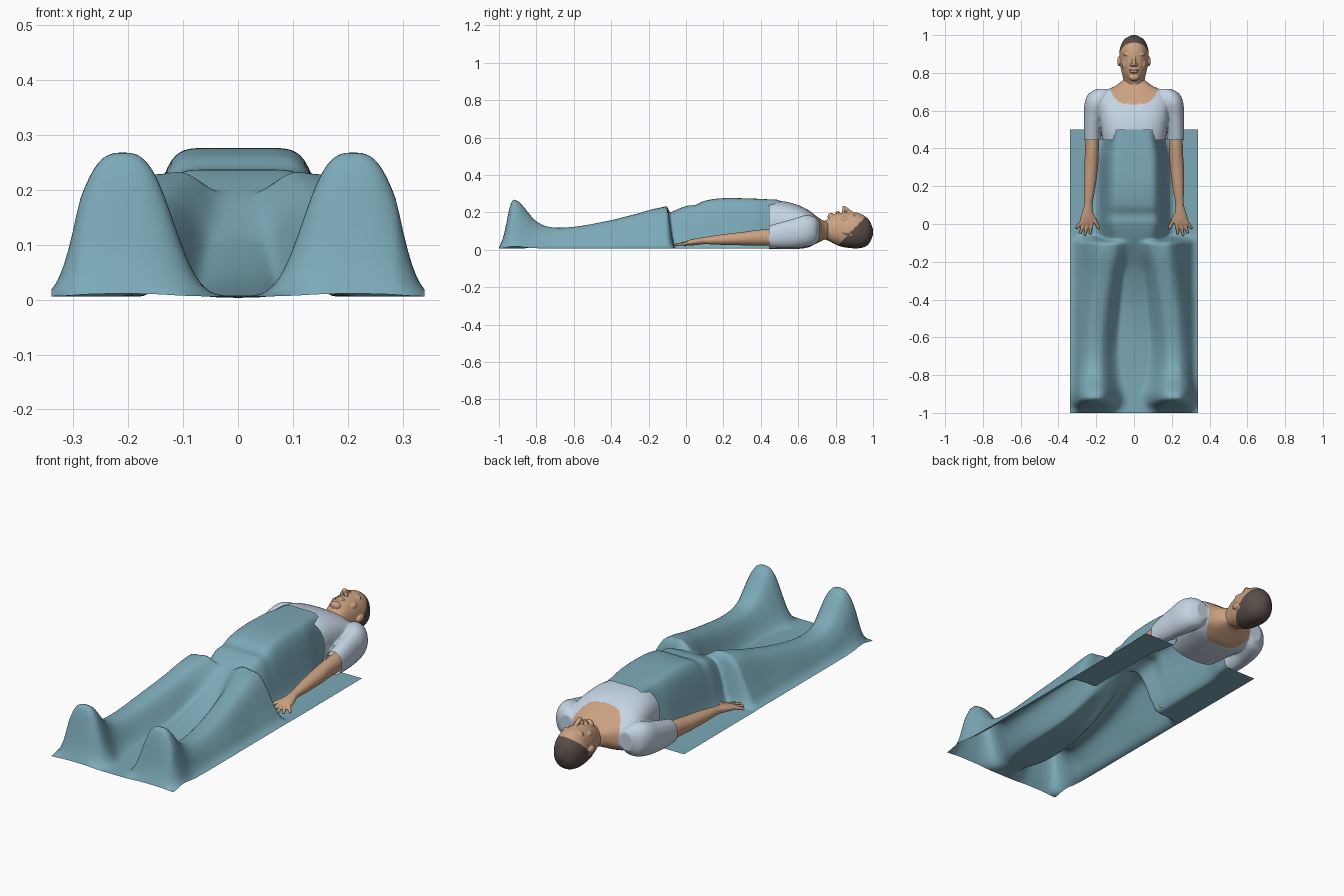
import bpy, bmesh, math
from mathutils import Vector, Matrix

if "Cube" in bpy.data.objects:
    bpy.data.objects.remove(bpy.data.objects["Cube"])


def material(name, rgb):
    m = bpy.data.materials.new(name)
    m.use_nodes = True
    m.diffuse_color = (*rgb, 1)
    m.node_tree.nodes["Principled BSDF"].inputs["Base Color"].default_value = (*rgb, 1)
    return m


BLUE = material("teal blanket", (0.20, 0.40, 0.48))
SHIRT = material("pale blue cloth", (0.56, 0.66, 0.77))
SKIN = material("skin", (0.60, 0.36, 0.22))
HAIR = material("dark hair", (0.10, 0.075, 0.065))


def spline(keys, t):
    """Smooth interpolation through rows of (t, value, value, ...)."""
    t = min(max(t, keys[0][0]), keys[-1][0])
    i = max(k for k in range(len(keys) - 1) if keys[k][0] <= t)
    a, b = keys[i], keys[i + 1]
    before, after = keys[max(i - 1, 0)], keys[min(i + 2, len(keys) - 1)]
    d = b[0] - a[0]
    u = (t - a[0]) / d
    out = []
    for c in range(1, len(a)):
        m0 = (b[c] - before[c]) / (b[0] - before[0]) * d
        m1 = (after[c] - a[c]) / (after[0] - a[0]) * d
        out.append((2*u**3 - 3*u*u + 1) * a[c] + (u**3 - 2*u*u + u) * m0
                   + (3*u*u - 2*u**3) * b[c] + (u**3 - u*u) * m1)
    return out


def loft(bm, keys, power=2.0, side=1, steps=40, taper=0.0):
    """Closed body along y; rows are (y, centre x, half width, bottom, top)."""
    rings = []
    for s in range(steps + 1):
        y = keys[0][0] + (keys[-1][0] - keys[0][0]) * s / steps
        cx, rx, lo, hi = spline(keys, y)
        ring = []
        for k in range(40):
            a = math.tau * k / 40
            c, n = math.cos(a), math.sin(a)
            c = math.copysign(abs(c) ** (2 / power), c)
            n = math.copysign(abs(n) ** (2 / power), n)
            x = cx + rx * c * (1 - taper * n)
            ring.append(bm.verts.new((side * x, y, (lo + hi) / 2 + (hi - lo) / 2 * n)))
        rings.append(ring)
    for r, q in zip(rings, rings[1:]):
        for k in range(40):
            j = (k + 1) % 40
            bm.faces.new((r[k], r[j], q[j], q[k]))
    bm.faces.new(rings[0])
    bm.faces.new(rings[-1])


def ball(bm, loc, size):
    bmesh.ops.create_uvsphere(bm, u_segments=16, v_segments=10, radius=1,
                              matrix=Matrix.Translation(loc) @ Matrix.Diagonal((*size, 1)))


def limb(bm, start, end, r0, r1, count=10):
    """Tapered rounded rod."""
    for i in range(count):
        t = i / (count - 1)
        r = r0 + (r1 - r0) * t
        ball(bm, Vector(start).lerp(Vector(end), t), (r, r, r))


def finish(name, mesh, mats):
    ob = bpy.data.objects.new(name, mesh)
    bpy.context.scene.collection.objects.link(ob)
    mesh.materials.clear()
    for m in mats:
        mesh.materials.append(m)
    for p in mesh.polygons:
        p.use_smooth = True
    return ob


def fuse(name, bm, voxel, mats, rule=None, cut=None):
    """Melt overlapping parts into one skin, colour faces by rule, trim by cut."""
    bmesh.ops.recalc_face_normals(bm, faces=bm.faces)
    raw = bpy.data.meshes.new(name)
    bm.to_mesh(raw)
    bm.free()
    tmp = bpy.data.objects.new(name + " parts", raw)
    bpy.context.scene.collection.objects.link(tmp)
    mod = tmp.modifiers.new("melt", "REMESH")
    mod.mode = "VOXEL"
    mod.voxel_size = voxel
    mod = tmp.modifiers.new("soften", "SMOOTH")
    mod.iterations = 3
    graph = bpy.context.evaluated_depsgraph_get()
    mesh = bpy.data.meshes.new_from_object(tmp.evaluated_get(graph))
    bpy.data.objects.remove(tmp)
    if cut is not None:
        b = bmesh.new()
        b.from_mesh(mesh)
        bmesh.ops.bisect_plane(b, geom=b.verts[:] + b.edges[:] + b.faces[:],
                               plane_co=(0, cut, 0), plane_no=(0, 1, 0), clear_inner=True)
        b.to_mesh(mesh)
        b.free()
    ob = finish(name, mesh, mats)
    if rule:
        for p in mesh.polygons:
            p.material_index = int(rule(*p.center))
    return ob


# Blanket: a single draped sheet over legs, feet and belly
LEG = [(-1, .005, .21, .10), (-.975, .07, .21, .105), (-.935, .245, .21, .106),
       (-.9, .255, .21, .106), (-.865, .22, .21, .1), (-.81, .155, .21, .092),
       (-.74, .118, .21, .09), (-.62, .115, .205, .09), (-.45, .142, .19, .1),
       (-.28, .182, .165, .11), (-.15, .217, .145, .125), (0, .23, .135, .13)]
BELLY = [(-1, 0, .1), (-.7, .008, .1), (-.45, .035, .12), (-.25, .1, .13), (-.1, .185, .155),
         (0, .228, .166), (.05, .234, .166), (.1, .256, .165), (.2, .27, .164),
         (.35, .268, .162), (.44, .264, .145), (.5, .261, .138)]


def drape(x, y):
    h, cx, w = spline(LEG, y)
    leg = max(h, 0) * math.exp(-abs((abs(x) - cx) / w) ** 3)
    t = min(max((-.055 - y) / .05, 0), 1)
    leg *= t * t * (3 - 2 * t)
    h, w = spline(BELLY, y)
    k = 3 + 5 * min(max((y + .25) / .25, 0), 1)
    belly = max(h, 0) * math.exp(-(abs(x) / w) ** k)
    edge = min(1, (.34 - abs(x)) / .05)
    return .006 + (leg ** 5 + belly ** 5) ** .2 * (.3 + .7 * edge)


bm = bmesh.new()
bmesh.ops.create_grid(bm, x_segments=90, y_segments=160, size=1)
for v in bm.verts:
    x, y = v.co.x * .34, v.co.y * .75 - .25
    v.co = (x, y, drape(x, y))
sheet = bpy.data.meshes.new("blanket")
bm.to_mesh(sheet)
bm.free()
finish("blanket", sheet, [BLUE])

# Shirt: chest plus short sleeves, with a scooped neckline showing skin
bm = bmesh.new()
loft(bm, [(.42, 0, .165, .006, .255), (.5, 0, .175, .004, .261), (.58, 0, .185, .004, .246),
          (.65, 0, .19, .012, .215), (.7, 0, .165, .035, .178), (.73, 0, .1, .05, .158),
          (.76, 0, .06, .06, .15)], power=2.6)
for s in (-1, 1):
    loft(bm, [(.42, .221, .043, .014, .122), (.5, .22, .046, .01, .145),
              (.57, .213, .052, .01, .165), (.64, .197, .064, .015, .185),
              (.69, .18, .06, .03, .175), (.715, .165, .035, .06, .15)], side=s, power=2.2)
fuse("shirt", bm, .005, [SHIRT, SKIN], cut=.445,
     rule=lambda x, y, z: abs(x) < .135 and y > .635 + .085 * (abs(x) / .13) ** 4)

# Arms and spread hands, palms down
for s, label in ((1, "left"), (-1, "right")):
    bm = bmesh.new()
    loft(bm, [(-.005, .25, .034, .024, .044), (.015, .249, .038, .022, .052),
              (.06, .246, .03, .026, .062), (.1, .242, .022, .03, .068),
              (.2, .234, .031, .026, .083), (.31, .227, .037, .024, .096),
              (.38, .223, .036, .024, .106), (.5, .22, .038, .022, .115)], side=s)
    for x0, x1, tip in ((.276, .303, -.02), (.26, .284, -.045), (.243, .26, -.056), (.225, .232, -.05)):
        limb(bm, (s * x0, .01, .038), (s * x1, tip, .026), .0105, .0075)
    limb(bm, (s * .23, .055, .042), (s * .208, .02, .034), .015, .011)
    limb(bm, (s * .208, .02, .034), (s * .188, -.02, .027), .011, .008)
    fuse(label + "_arm", bm, .0035, [SKIN])

# Head: neck and skull, then chin, nose, brows, eyelids, lips and ears
bm = bmesh.new()
loft(bm, [(.7, 0, .07, .045, .155), (.74, 0, .059, .055, .155), (.768, 0, .057, .045, .172),
          (.79, 0, .062, .033, .188), (.83, 0, .071, .017, .198), (.87, 0, .076, .01, .2),
          (.92, 0, .076, .008, .197), (.96, 0, .063, .018, .177), (.985, 0, .042, .042, .15),
          (1.0, 0, .012, .08, .11)], power=2.15, taper=.06)
ball(bm, (0, .776, .177), (.028, .019, .02))
limb(bm, (0, .89, .196), (0, .846, .223), .008, .012)
ball(bm, (0, .816, .196), (.026, .006, .011))
ball(bm, (0, .805, .195), (.022, .007, .011))
for s in (-1, 1):
    ball(bm, (s * .012, .842, .207), (.009, .009, .01))
    ball(bm, (s * .032, .897, .181), (.025, .009, .014))
    ball(bm, (s * .031, .879, .179), (.014, .008, .011))
    ball(bm, (s * .045, .845, .162), (.02, .025, .016))
    ball(bm, (s * .079, .862, .098), (.01, .027, .017))
fuse("head", bm, .003, [SKIN, HAIR],
     rule=lambda x, y, z: z < .03 + 1.05 * (y - .82) and not (abs(x) > .072 and y < .885 and z > .075))
